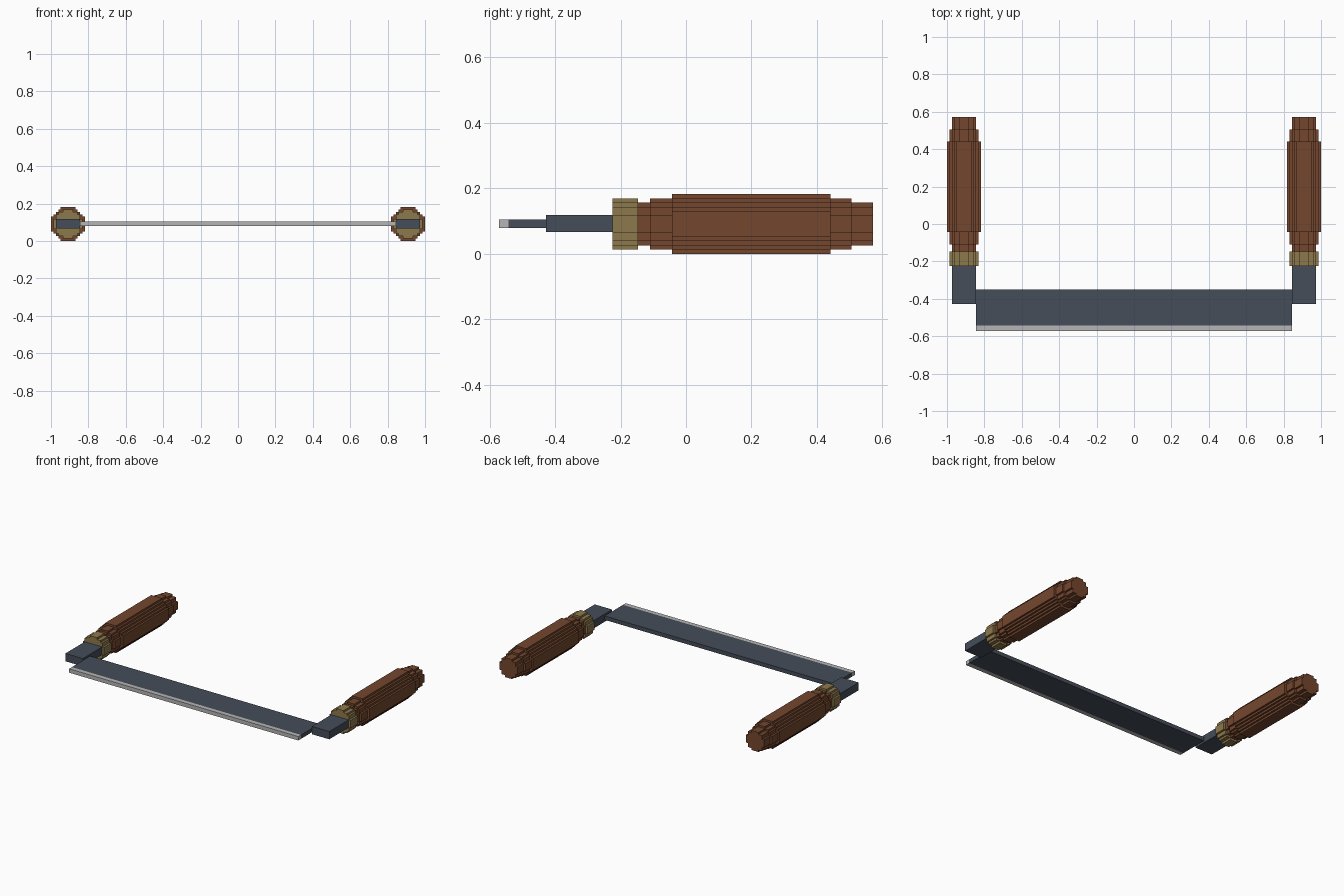
import bpy
import bmesh
import math

cube = bpy.data.objects.get("Cube")
if cube:
    bpy.data.objects.remove(cube, do_unlink=True)

STEP = 0.013       # width of one stair step on the round parts
AXIS_X = 0.909     # distance of each handle axis from the middle
AXIS_Z = 0.091     # height of the handle axes


def material(name, rgb):
    mat = bpy.data.materials.new(name)
    mat.use_nodes = True
    mat.diffuse_color = (*rgb, 1)
    mat.node_tree.nodes["Principled BSDF"].inputs["Base Color"].default_value = (*rgb, 1)
    return mat


wood = material("brown wood", (0.175, 0.062, 0.027))
brass = material("dull brass", (0.27, 0.19, 0.072))
steel = material("dark steel", (0.06, 0.074, 0.1))
edge = material("bright steel", (0.46, 0.46, 0.46))


def finish(name, bm, mat):
    bmesh.ops.recalc_face_normals(bm, faces=bm.faces)
    mesh = bpy.data.meshes.new(name)
    bm.to_mesh(mesh)
    bm.free()
    mesh.materials.append(mat)
    obj = bpy.data.objects.new(name, mesh)
    bpy.context.collection.objects.link(obj)
    return obj


def box(name, xs, ys, zs, mat):
    bm = bmesh.new()
    bmesh.ops.create_cube(bm, size=1)
    for v in bm.verts:
        v.co = [(r[0] + r[1]) / 2 + c * (r[1] - r[0]) for c, r in zip(v.co, (xs, ys, zs))]
    return finish(name, bm, mat)


def stepped_disc(radius):
    """Outline of a disc made of square steps, radius counted in steps."""
    def half(row):
        return math.floor(math.sqrt(radius ** 2 - (row + 0.5) ** 2) + 0.5)
    right = []
    for row in range(-radius, radius):
        w = half(row)
        if right and right[-1][0] == w:
            right.pop()
        else:
            right.append((w, row))
        right.append((w, row + 1))
    return right + [(-x, z) for x, z in reversed(right)]


def stepped_rod(name, x, sections, mat):
    """Nested stepped cylinders along y, each given as (radius, start, end)."""
    bm = bmesh.new()
    for radius, start, end in sections:
        ring = [bm.verts.new((x + px * STEP, start, AXIS_Z + pz * STEP))
                for px, pz in stepped_disc(radius)]
        face = bm.faces.new(ring)
        out = bmesh.ops.extrude_face_region(bm, geom=[face], use_keep_orig=True)
        for v in out["geom"]:
            if isinstance(v, bmesh.types.BMVert):
                v.co.y = end
    return finish(name, bm, mat)


# Blade with its bright cutting edge
box("blade", (-0.845, 0.845), (-0.543, -0.35), (0.079, 0.105), steel)
box("cutting_edge", (-0.845, 0.845), (-0.572, -0.543), (0.079, 0.105), edge)

# Tang, collar and handle on each side
for side, sign in (("left", 1), ("right", -1)):
    x = sign * AXIS_X
    box(side + "_tang", (x - 0.064, x + 0.064), (-0.428, -0.2), (0.066, 0.118), steel)
    stepped_rod(side + "_collar", x, [(6, -0.224, -0.147)], brass)
    stepped_rod(side + "_handle", x,
                [(5, -0.147, 0.572), (6, -0.11, 0.505), (7, -0.043, 0.441)], wood)
